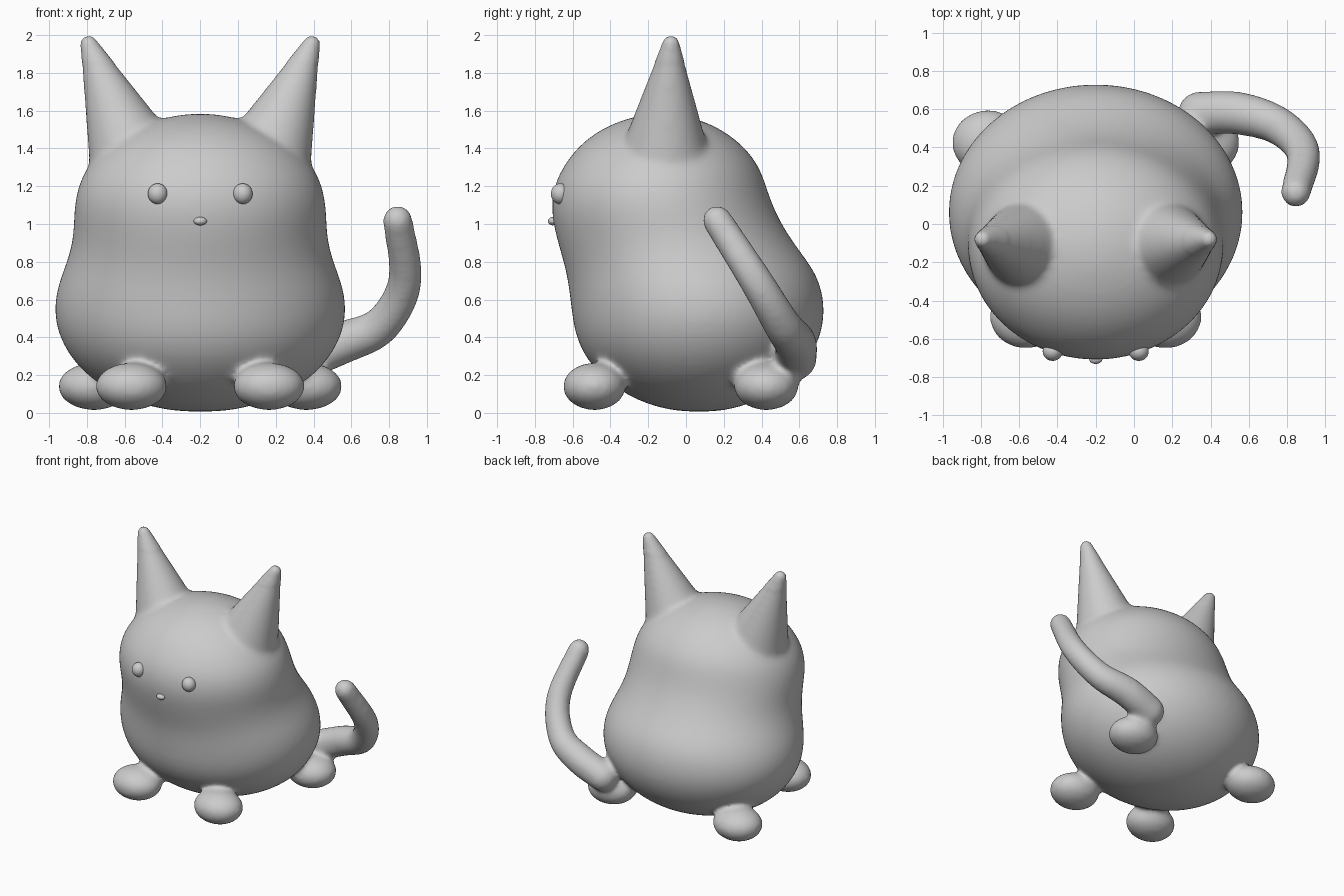
import bpy, bmesh, math
from mathutils import Vector, Matrix

if "Cube" in bpy.data.objects:
    bpy.data.objects.remove(bpy.data.objects["Cube"])

CX = -0.2  # symmetry plane of the animal

grey = bpy.data.materials.new("soft_grey")
grey.diffuse_color = (0.6, 0.6, 0.6, 1)
grey.use_nodes = True
grey.node_tree.nodes["Principled BSDF"].inputs["Base Color"].default_value = grey.diffuse_color


def make(name, bm):
    bmesh.ops.recalc_face_normals(bm, faces=bm.faces)
    me = bpy.data.meshes.new(name)
    bm.to_mesh(me)
    bm.free()
    me.materials.append(grey)
    me.shade_smooth()
    ob = bpy.data.objects.new(name, me)
    bpy.context.collection.objects.link(ob)
    return ob


def ellipsoid(name, loc, size, spin=0):
    bm = bmesh.new()
    mat = Matrix.Translation(loc) @ Matrix.Rotation(spin, 4, 'Z') @ Matrix.Diagonal((*size, 1))
    bmesh.ops.create_uvsphere(bm, u_segments=32, v_segments=20, radius=1, matrix=mat)
    return make(name, bm)


def rounded_cone(name, a, ra, b, rb):
    """Hull around two balls."""
    bm = bmesh.new()
    for p, r in ((a, ra), (b, rb)):
        bmesh.ops.create_uvsphere(bm, u_segments=32, v_segments=20, radius=r,
                                  matrix=Matrix.Translation(p))
    out = bmesh.ops.convex_hull(bm, input=bm.verts)
    inner = {g for g in out["geom_interior"] if isinstance(g, bmesh.types.BMVert)}
    bmesh.ops.delete(bm, geom=list(inner), context='VERTS')
    return make(name, bm)


def activate(ob):
    bpy.ops.object.select_all(action='DESELECT')
    ob.select_set(True)
    bpy.context.view_layer.objects.active = ob


# Torso and head: stacked elliptical rings (height, half width, front y, back y)
rings = [(.006, .08, .0, .14), (.02, .21, -.115, .245), (.06, .355, -.242, .372),
         (.12, .487, -.355, .485), (.2, .602, -.455, .585), (.3, .694, -.54, .665),
         (.42, .755, -.59, .72), (.54, .777, -.607, .737), (.66, .76, -.62, .72),
         (.76, .722, -.638, .677), (.86, .687, -.667, .6), (.96, .67, -.695, .53),
         (1.08, .67, -.717, .465), (1.2, .65, -.702, .425), (1.3, .602, -.655, .392),
         (1.4, .517, -.582, .32), (1.48, .407, -.487, .222), (1.54, .277, -.372, .112),
         (1.575, .13, -.245, -.015), (1.584, .05, -.18, -.08)]
N = 48
bm = bmesh.new()
loops = []
for z, hx, y0, y1 in rings:
    loops.append([bm.verts.new((CX + hx * math.cos(t), (y0 + y1) / 2 + (y1 - y0) / 2 * math.sin(t), z))
                  for t in (2 * math.pi * i / N for i in range(N))])
for lo, hi in zip(loops, loops[1:]):
    for i in range(N):
        bm.faces.new((lo[i], lo[(i + 1) % N], hi[(i + 1) % N], hi[i]))
bm.faces.new(loops[0][::-1])
bm.faces.new(loops[-1])
body = make("cat_body", bm)
activate(body)
body.modifiers.new("round", 'SUBSURF').levels = 1
bpy.ops.object.modifier_apply(modifier="round")

# Ears and paws, mirrored about the symmetry plane
parts = []
for s in (-1, 1):
    parts.append(rounded_cone("ear", (CX + s * .59, -.08, 1.953), .045, (CX + s * .335, -.115, 1.3), .25))
    parts.append(ellipsoid("front_paw", (CX + s * .364, -.485, .14), (.192, .168, .126)))
    parts.append(ellipsoid("back_paw", (CX + s * .562, .425, .14), (.192, .172, .126)))

# Tail: curved chain of rounded segments (x, y, z, radius)
knots = [Vector(k) for k in ((.34, .58, .285, .113), (.55, .578, .37, .113), (.76, .51, .465, .1),
                             (.885, .37, .7, .09), (.845, .165, 1.02, .08))]
ends = [2 * knots[0] - knots[1]] + knots + [2 * knots[-1] - knots[-2]]
path = []
for p0, p1, p2, p3 in zip(ends, ends[1:], ends[2:], ends[3:]):
    for i in range(5):
        t = i / 5
        path.append(.5 * (2 * p1 + (p2 - p0) * t + (2 * p0 - 5 * p1 + 4 * p2 - p3) * t * t
                          + (3 * p1 - p0 - 3 * p2 + p3) * t ** 3))
path.append(knots[-1])
for a, b in zip(path, path[1:]):
    parts.append(rounded_cone("tail", a.xyz, a.w, b.xyz, b.w))

# Fuse everything into one skin and soften the joints, keeping the ear tips crisp
activate(body)
for p in parts:
    p.select_set(True)
bpy.ops.object.join()
fuse = body.modifiers.new("fuse", 'REMESH')
fuse.mode = 'VOXEL'
fuse.voxel_size = .016
bpy.ops.object.modifier_apply(modifier="fuse")
soft = body.vertex_groups.new(name="soft")
soft.add([v.index for v in body.data.vertices if v.co.z < 1.85], 1, 'REPLACE')
tips = body.vertex_groups.new(name="tips")
tips.add([v.index for v in body.data.vertices if v.co.z >= 1.85], 1, 'REPLACE')
for group, count in (("soft", 24), ("tips", 3)):
    m = body.modifiers.new(group, 'SMOOTH')
    m.factor = .5
    m.iterations = count
    m.vertex_group = group
    bpy.ops.object.modifier_apply(modifier=group)
body.data.materials.clear()
body.data.materials.append(grey)
body.data.shade_smooth()

# Face
for s, side in ((-1, "right"), (1, "left")):
    ellipsoid(side + "_eye", (CX + s * .225, -.665, 1.16), (.052, .05, .055))
ellipsoid("nose", (CX, -.705, 1.015), (.035, .026, .022))
